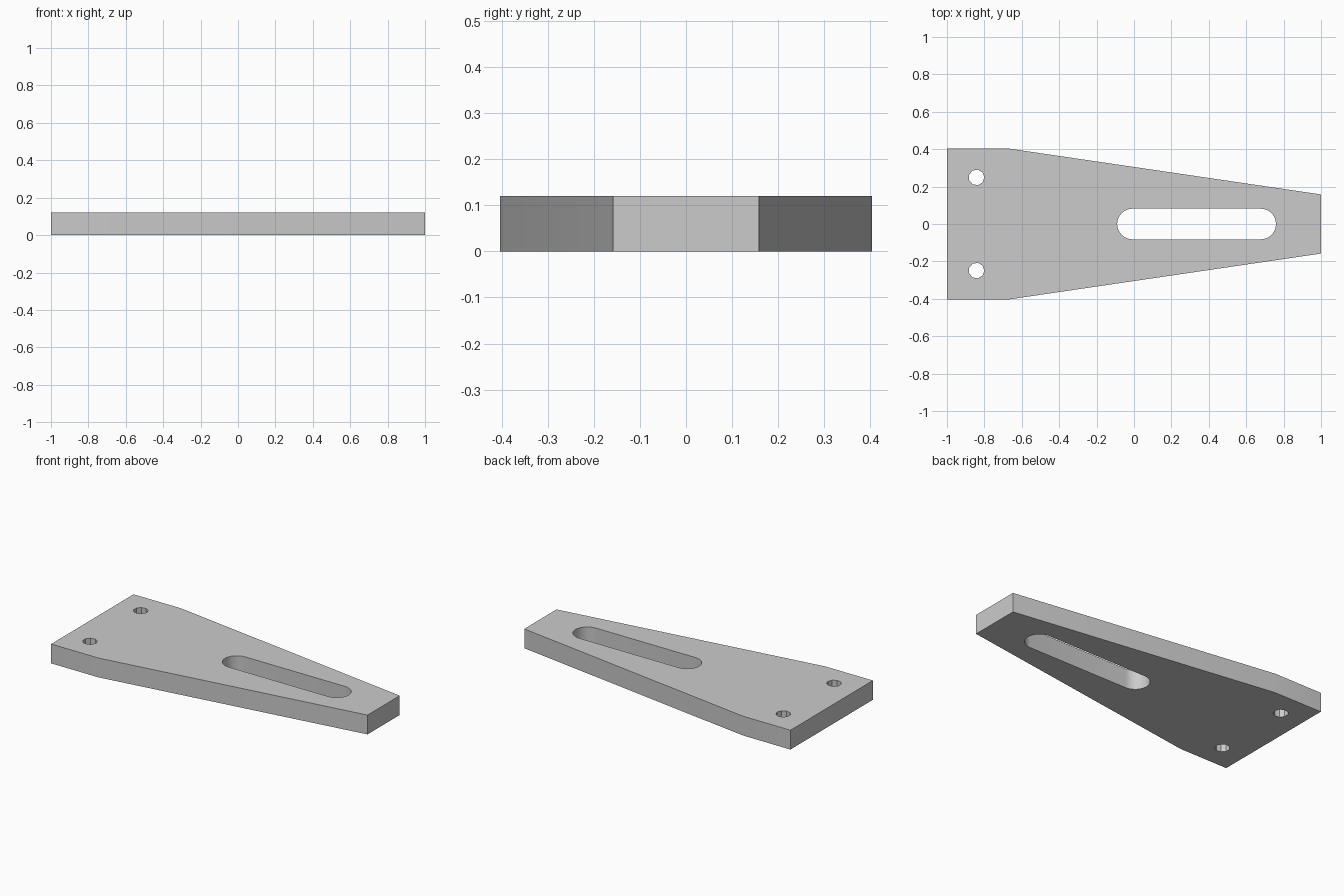
import bpy
import bmesh
from math import cos, sin, pi, radians

cube = bpy.data.objects.get("Cube")
if cube:
    bpy.data.objects.remove(cube, do_unlink=True)

THICKNESS = 0.12


def arc(cx, cy, radius, start, sweep, steps, closed=False):
    """Points along an arc; a closed arc leaves out its repeated end point."""
    count = steps if closed else steps + 1
    return [(cx + radius * cos(start + sweep * i / steps),
             cy + radius * sin(start + sweep * i / steps)) for i in range(count)]


# Tapered plate outline, mirrored across the long axis
half = [(-1, 0.404), (-0.674, 0.404), (1, 0.158)]
outline = half + [(x, -y) for x, y in reversed(half)]

# Long slot with rounded ends
slot = (arc(0.677, 0, 0.082, -pi / 2, pi, 16)
        + arc(-0.008, 0, 0.082, pi / 2, pi, 16))

# Pair of faceted bolt holes at the wide end
bolt_holes = [arc(-0.842, side * 0.249, 0.042, 0, 2 * pi, 9, closed=True)
              for side in (1, -1)]

# Filled flat profile with openings, extruded to the plate thickness
profile = bpy.data.curves.new("plate_profile", "CURVE")
profile.dimensions = "2D"
profile.fill_mode = "BOTH"
profile.extrude = THICKNESS / 2
for loop in [outline, slot] + bolt_holes:
    spline = profile.splines.new("POLY")
    spline.points.add(len(loop) - 1)
    for point, (x, y) in zip(spline.points, loop):
        point.co = (x, y, 0, 1)
    spline.use_cyclic_u = True

helper = bpy.data.objects.new("plate_profile", profile)
bpy.context.collection.objects.link(helper)
bpy.context.view_layer.update()
evaluated = helper.evaluated_get(bpy.context.evaluated_depsgraph_get())
mesh = bpy.data.meshes.new_from_object(evaluated)
bpy.data.objects.remove(helper, do_unlink=True)

# Weld the caps to the walls and rest the plate on the floor
bm = bmesh.new()
bm.from_mesh(mesh)
bmesh.ops.remove_doubles(bm, verts=bm.verts, dist=0.0005)
bmesh.ops.recalc_face_normals(bm, faces=bm.faces)
bmesh.ops.translate(bm, verts=bm.verts, vec=(0, 0, THICKNESS / 2))
bm.to_mesh(mesh)
bm.free()

# Plain grey finish
grey = bpy.data.materials.new("plain_grey")
grey.use_nodes = True
colour = (0.6, 0.6, 0.6, 1)
grey.diffuse_color = colour
grey.node_tree.nodes["Principled BSDF"].inputs["Base Color"].default_value = colour
mesh.materials.clear()
mesh.materials.append(grey)

plate = bpy.data.objects.new("slotted_plate", mesh)
bpy.context.collection.objects.link(plate)
bpy.ops.object.select_all(action="DESELECT")
plate.select_set(True)
bpy.context.view_layer.objects.active = plate
bpy.ops.object.shade_smooth_by_angle(angle=radians(30))
